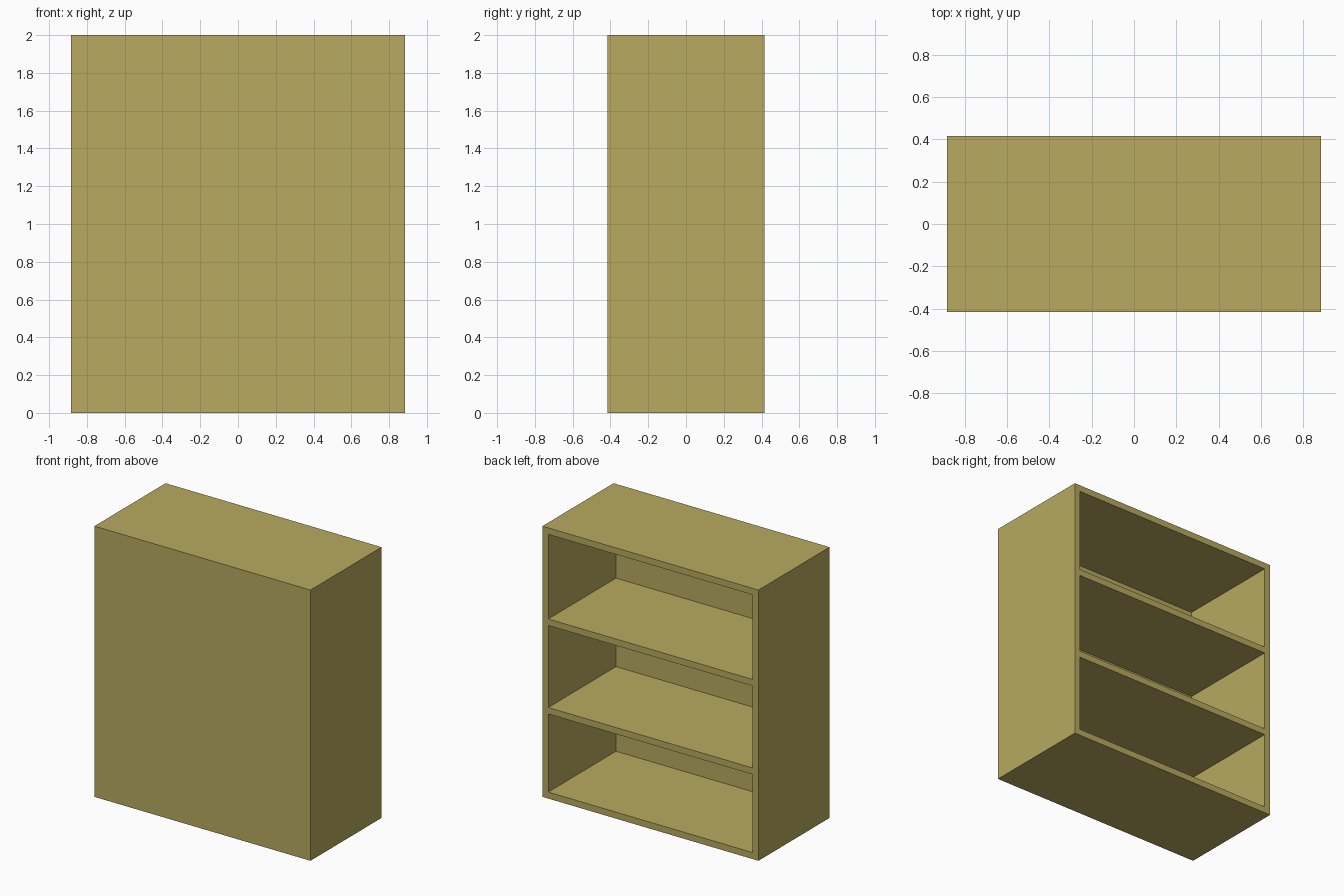
import bpy

if "Cube" in bpy.data.objects:
    bpy.data.objects.remove(bpy.data.objects["Cube"])

W, D, H = 1.766, 0.83, 2.0      # outer size
T, BACK = 0.048, 0.04           # board and closed-panel thickness

mat = bpy.data.materials.new("wood")
mat.diffuse_color = (0.48, 0.40, 0.115, 1)
mat.use_nodes = True
mat.node_tree.nodes["Principled BSDF"].inputs["Base Color"].default_value = mat.diffuse_color


def box(name, x, y, z):
    """Box spanning the given (min, max) ranges."""
    spans = (x, y, z)
    bpy.ops.mesh.primitive_cube_add(size=1, location=[(a + b) / 2 for a, b in spans])
    ob = bpy.context.object
    ob.name = name
    ob.scale = [b - a for a, b in spans]
    bpy.ops.object.transform_apply(location=True, rotation=True, scale=True)
    ob.data.materials.append(mat)
    return ob


# Cabinet body: closed at the front, shelves open to the back
cabinet = box("bookcase", (-W / 2, W / 2), (-D / 2, D / 2), (0, H))

# Compartments from bottom to top, leaving the shelves between them
z = T
for i, height in enumerate((0.577, 0.606, 0.625)):
    cutter = box(f"compartment_cutter_{i}", (-W / 2 + T, W / 2 - T),
                 (-D / 2 + BACK, D / 2 + 0.1), (z, z + height))
    z += height + T
    cutter.hide_render = True
    bpy.context.view_layer.objects.active = cabinet
    mod = cabinet.modifiers.new("compartment", 'BOOLEAN')
    mod.operation = 'DIFFERENCE'
    mod.solver = 'EXACT'
    mod.object = cutter
    bpy.ops.object.modifier_apply(modifier=mod.name)
    bpy.data.objects.remove(cutter)
